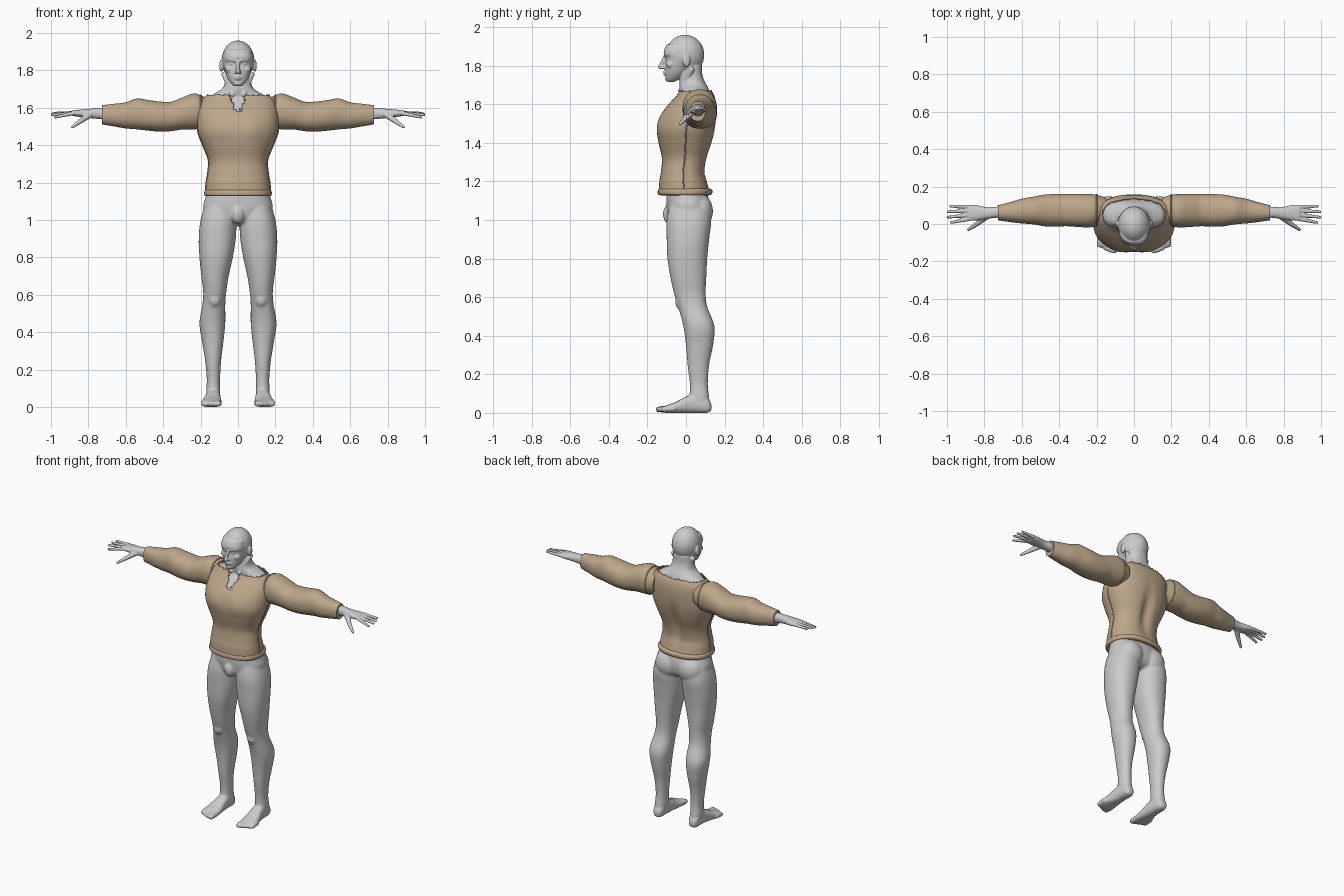
import bpy, bmesh, math, random
from mathutils import Vector, Matrix

random.seed(4)
if "Cube" in bpy.data.objects:
    bpy.data.objects.remove(bpy.data.objects["Cube"])


def material(name, colour):
    mat = bpy.data.materials.new(name)
    mat.use_nodes = True
    mat.diffuse_color = colour
    mat.node_tree.nodes["Principled BSDF"].inputs["Base Color"].default_value = colour
    return mat


SKIN = material("grey_skin", (0.6, 0.6, 0.6, 1))
CLOTH = material("tan_cloth", (0.51, 0.385, 0.255, 1))


# ---- helpers ----
def resample(rows, steps):
    """Smooth curve through all the rows."""
    out = []
    for i in range(len(rows) - 1):
        p = [rows[max(0, min(len(rows) - 1, i + k))] for k in (-1, 0, 1, 2)]
        for s in range(steps):
            u = s / steps
            out.append([0.5 * (2 * b + (c - a) * u + (2 * a - 5 * b + 4 * c - d) * u * u
                               + (3 * b - a - 3 * c + d) * u ** 3) for a, b, c, d in zip(*p)])
    return out + [list(rows[-1])]


def ring(axis, row, power, n):
    """Superellipse filling the extents (position, low, high, low, high)."""
    t, a0, a1, b0, b1 = row
    points = []
    for k in range(n):
        ang = math.tau * (k + 0.5) / n
        c, s = math.cos(ang), math.sin(ang)
        c = math.copysign(abs(c) ** (2 / power), c)
        s = math.copysign(abs(s) ** (2 / power), s)
        co = [(a0 + a1 + (a1 - a0) * c) / 2, (b0 + b1 + (b1 - b0) * s) / 2]
        co.insert(axis, t)
        points.append(Vector(co))
    return points


def loft(bm, axis, rows, power=2.0, n=48, steps=5, cap=True):
    rings = [[bm.verts.new(p) for p in ring(axis, r, power, n)] for r in resample(rows, steps)]
    for lower, upper in zip(rings, rings[1:]):
        for k in range(n):
            j = (k + 1) % n
            bm.faces.new((lower[k], lower[j], upper[j], upper[k]))
    if cap:
        bm.faces.new(rings[0])
        bm.faces.new(rings[-1])
    return rings


def wide(rows):
    """Rows (z, half width, front, back) to symmetric extents."""
    return [(z, -w, w, f, b) for z, w, f, b in rows]


def ball(bm, centre, size):
    bmesh.ops.create_uvsphere(bm, u_segments=24, v_segments=16, radius=1,
                              matrix=Matrix.Translation(centre) @ Matrix.Diagonal((*size, 1)))


def limb(bm, start, end, r0, r1):
    start, end = Vector(start), Vector(end)
    d = end - start
    turn = d.to_track_quat('Z', 'Y').to_matrix().to_4x4()
    bmesh.ops.create_cone(bm, cap_ends=True, segments=16, radius1=r0, radius2=r1,
                          depth=d.length, matrix=Matrix.Translation((start + end) / 2) @ turn)
    ball(bm, start, (r0, r0, r0))
    ball(bm, end, (r1, r1, r1))


def mirror(bm):
    copy = bmesh.ops.duplicate(bm, geom=bm.verts[:] + bm.edges[:] + bm.faces[:])["geom"]
    verts = [g for g in copy if isinstance(g, bmesh.types.BMVert)]
    bmesh.ops.scale(bm, vec=(-1, 1, 1), verts=verts)


def finish(bm, name, mat, voxel=0, smooth=3):
    bmesh.ops.recalc_face_normals(bm, faces=bm.faces)
    mesh = bpy.data.meshes.new(name)
    bm.to_mesh(mesh)
    bm.free()
    mesh.materials.append(mat)
    obj = bpy.data.objects.new(name, mesh)
    bpy.context.collection.objects.link(obj)
    if voxel:
        blend = obj.modifiers.new("blend", 'REMESH')
        blend.mode, blend.voxel_size, blend.use_smooth_shade = 'VOXEL', voxel, True
        relax = obj.modifiers.new("relax", 'SMOOTH')
        relax.factor, relax.iterations = 0.5, smooth
    else:
        bpy.ops.object.select_all(action='DESELECT')
        obj.select_set(True)
        bpy.context.view_layer.objects.active = obj
        bpy.ops.object.shade_smooth_by_angle(angle=math.radians(45))
    return obj


def seam(name, points, closed=False):
    curve = bpy.data.curves.new(name, 'CURVE')
    curve.dimensions, curve.bevel_depth, curve.bevel_resolution = '3D', 0.004, 1
    line = curve.splines.new('POLY')
    line.points.add(len(points) - 1)
    for p, co in zip(line.points, points):
        p.co = (*co, 1)
    line.use_cyclic_u = closed
    curve.materials.append(CLOTH)
    bpy.context.collection.objects.link(bpy.data.objects.new(name, curve))


# ---- hips, legs and feet ----
bm = bmesh.new()
loft(bm, 2, [(1.1, .01, .17, -.08, .11), (1.0, .008, .2, -.1, .13), (.9, .012, .21, -.1, .12),
             (.8, .028, .206, -.096, .11), (.7, .05, .196, -.08, .105), (.62, .062, .186, -.062, .102),
             (.55, .068, .19, -.04, .11), (.45, .068, .206, -.014, .147), (.35, .078, .192, 0, .14),
             (.25, .09, .176, .008, .12), (.15, .096, .167, .02, .113), (.08, .095, .17, .02, .12),
             (.03, .1, .165, .03, .122)], 2.2)
ball(bm, (.085, .07, 1.045), (.085, .07, .09))           # buttock
ball(bm, (.125, -.02, .575), (.036, .036, .045))         # kneecap
loft(bm, 1, [(.132, .115, .15, .012, .045), (.11, .1, .165, 0, .08), (.05, .095, .17, 0, .1),
             (0, .092, .177, 0, .085), (-.05, .088, .19, 0, .058), (-.1, .086, .2, 0, .04),
             (-.125, .095, .195, .004, .03)], 2.6)
for i in range(5):                                       # toes
    r = .018 - .0018 * i
    x, y = .104 + .0215 * i, -.142 + .005 * i * i / 2
    limb(bm, (x, y + .04, .02), (x, y, .018), r, r * .9)
mirror(bm)
loft(bm, 2, wide([(1.2, .15, -.1, .085), (1.12, .174, -.102, .115), (1.06, .186, -.1, .125),
                  (1.0, .15, -.085, .11), (.97, .07, -.04, .06)]), 2.3)
ball(bm, (0, -.082, 1.03), (.036, .038, .052))
finish(bm, "hips_and_legs", SKIN, .007, 4)

# ---- hands ----
bm = bmesh.new()
loft(bm, 0, [(.68, .035, .095, 1.535, 1.595), (.74, .033, .092, 1.54, 1.6), (.79, .027, .09, 1.545, 1.595),
             (.85, .018, .102, 1.552, 1.59), (.888, .018, .102, 1.558, 1.585)], 2.4)
for base, tip in ((.028, (.978, .008, 1.55)), (.049, (.995, .036, 1.562)),
                  (.071, (.993, .066, 1.568)), (.092, (.98, .095, 1.572))):
    limb(bm, (.875, base, 1.572), tip, .0115, .0075)
limb(bm, (.79, .04, 1.565), (.84, .0, 1.53), .018, .013)  # thumb
limb(bm, (.84, .0, 1.53), (.885, -.03, 1.498), .013, .008)
mirror(bm)
finish(bm, "hands", SKIN, .004, 2)

# ---- head, face and neck ----
bm = bmesh.new()
ball(bm, (.09, .002, 1.825), (.01, .02, .034))           # ear
limb(bm, (.016, -.107, 1.853), (.05, -.096, 1.858), .009, .008)   # brow
ball(bm, (.031, -.092, 1.836), (.015, .012, .01))        # eye
ball(bm, (.045, -.076, 1.806), (.024, .026, .022))       # cheek
ball(bm, (.011, -.122, 1.79), (.008, .01, .008))         # nostril
limb(bm, (0, -.113, 1.767), (.02, -.105, 1.764), .007, .004)      # lips
limb(bm, (0, -.111, 1.755), (.018, -.104, 1.758), .007, .004)
limb(bm, (.075, .03, 1.78), (.03, -.03, 1.67), .014, .012)        # neck muscle
mirror(bm)
ball(bm, (0, -.005, 1.856), (.087, .1, .104))            # cranium
limb(bm, (0, -.108, 1.85), (0, -.133, 1.793), .008, .0115)        # nose
ball(bm, (0, -.092, 1.732), (.022, .017, .016))          # chin
loft(bm, 2, wide([(1.716, .02, -.098, -.06), (1.73, .036, -.104, -.035), (1.76, .056, -.107, 0),
                  (1.8, .07, -.108, .02), (1.838, .078, -.103, .03), (1.87, .078, -.116, .03),
                  (1.91, .07, -.1, .03)]), 2.3)
loft(bm, 2, wide([(1.8, .062, -.02, .082), (1.75, .068, -.03, .085), (1.715, .076, -.034, .098),
                  (1.695, .094, -.034, .11), (1.675, .128, -.03, .119), (1.655, .158, -.03, .126),
                  (1.6, .19, -.076, .14), (1.54, .19, -.118, .138)]), 2.3)
finish(bm, "head_and_neck", SKIN, .0048, 2)

# ---- shirt body with torn neckline ----
SHIRT = wide([(1.13, .176, -.142, .128), (1.2, .17, -.138, .11), (1.25, .162, -.13, .1),
              (1.32, .158, -.125, .112), (1.4, .188, -.142, .137), (1.47, .214, -.15, .152),
              (1.54, .217, -.132, .158), (1.6, .21, -.09, .156), (1.64, .195, -.053, .148),
              (1.668, .168, -.034, .134)])
bm = bmesh.new()
rings = loft(bm, 2, SHIRT, 2.3, 120, 6, cap=False)
for v in rings[-1]:
    v.co.z += random.uniform(-.008, .006)
for v in bm.verts:
    x, y, z = v.co
    if y < 0:                                            # chest muscles
        v.co.y -= .008 * math.exp(-((abs(x) - .085) / .05) ** 2 - ((z - 1.5) / .05) ** 2)
    else:                                                # spine groove
        v.co.y -= .022 * math.exp(-(x / .035) ** 2 - ((z - 1.36) / .12) ** 2)
torn = []
for f in bm.faces:
    x, y, z = f.calc_center_median()
    if y < 0 and z > 1.578 and abs(x) < .012 + .32 * (z - 1.578) + random.uniform(-.006, .006):
        torn.append(f)
bmesh.ops.delete(bm, geom=torn, context='FACES')
shirt = finish(bm, "shirt_body", CLOTH)
thick = shirt.modifiers.new("cloth_thickness", 'SOLIDIFY')
thick.thickness, thick.offset = .005, -1

# ---- hem band ----
bm = bmesh.new()
loft(bm, 2, wide([(1.128, .166, -.13, .118), (1.132, .178, -.144, .132), (1.145, .181, -.147, .137),
                  (1.158, .178, -.144, .134), (1.164, .168, -.136, .116)]), 2.3, 80, 4)
finish(bm, "hem_band", CLOTH)

# ---- sleeves ----
SLEEVE = [(.15, .02, .14, 1.52, 1.64), (.2, -.01, .156, 1.49, 1.668), (.24, -.018, .16, 1.485, 1.676),
          (.3, -.016, .16, 1.484, 1.655), (.36, -.012, .16, 1.475, 1.632), (.42, -.014, .16, 1.473, 1.634),
          (.48, -.012, .157, 1.478, 1.642), (.54, -.002, .146, 1.485, 1.65), (.6, .003, .135, 1.49, 1.63),
          (.66, .01, .118, 1.5, 1.622), (.728, .02, .1, 1.512, 1.614)]
for side, sign in (("left", 1), ("right", -1)):
    bm = bmesh.new()
    loft(bm, 0, SLEEVE, 2.2)
    bmesh.ops.scale(bm, vec=(sign, 1, 1), verts=bm.verts)
    finish(bm, side + "_sleeve", CLOTH)
    hole = ring(0, SLEEVE[1], 2.2, 48)
    seam(side + "_armhole_seam", [(sign * p.x, p.y, p.z) for p in hole], True)
    edge = [r for r in resample(SHIRT, 6) if r[0] < 1.5]
    seam(side + "_side_seam", [(sign * r[2], (r[3] + r[4]) / 2, r[0]) for r in edge])
